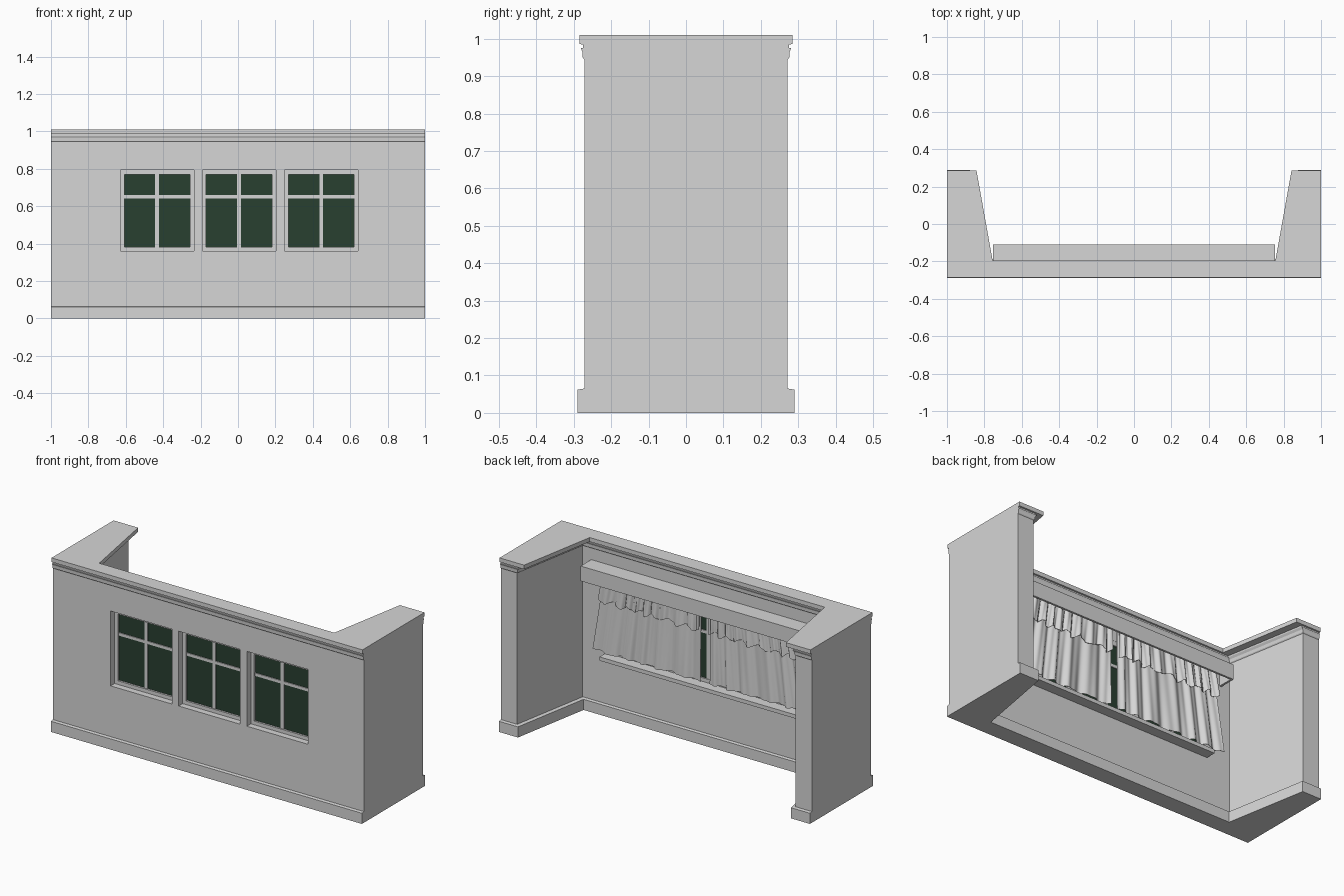
import bpy
import bmesh
import math
from mathutils import Matrix

cube = bpy.data.objects.get("Cube")
if cube:
    bpy.data.objects.remove(cube, do_unlink=True)


def material(name, color):
    m = bpy.data.materials.new(name)
    m.use_nodes = True
    m.diffuse_color = color
    m.node_tree.nodes["Principled BSDF"].inputs["Base Color"].default_value = color
    return m


GREY = material("plain grey", (0.67, 0.67, 0.67, 1))
GREEN = material("dark green glass", (0.022, 0.05, 0.03, 1))


def finish(name, bm, mat):
    bmesh.ops.recalc_face_normals(bm, faces=bm.faces)
    mesh = bpy.data.meshes.new(name)
    bm.to_mesh(mesh)
    bm.free()
    mesh.materials.append(mat)
    obj = bpy.data.objects.new(name, mesh)
    bpy.context.collection.objects.link(obj)
    return obj


def apply_modifier(obj, modifier):
    bpy.ops.object.select_all(action="DESELECT")
    bpy.context.view_layer.objects.active = obj
    obj.select_set(True)
    bpy.ops.object.modifier_apply(modifier=modifier.name)


def boxes(name, spans, mat):
    """Each span is (x0, x1, y0, y1, z0, z1)."""
    bm = bmesh.new()
    for x0, x1, y0, y1, z0, z1 in spans:
        size = Matrix.Diagonal((x1 - x0, y1 - y0, z1 - z0, 1))
        centre = Matrix.Translation(((x0 + x1) / 2, (y0 + y1) / 2, (z0 + z1) / 2))
        bmesh.ops.create_cube(bm, size=1, matrix=centre @ size)
    return finish(name, bm, mat)


# U-shaped wall: the plan is lofted through the skirting and cornice profile.
# Each level has a height, an offset and an extra offset on the inner sides.
def plan(o, extra):
    i = o + extra
    half = [(1, -0.272 - o), (1, 0.272 + o), (0.896 - i, 0.272 + o), (0.81 - i, -0.208 + o)]
    return half + [(-x, y) for x, y in reversed(half)]


PROFILE = [(0, 0.018, 0), (0.062, 0.018, 0), (0.065, 0, 0), (0.945, 0, 0),
           (0.95, 0.004, 0), (0.965, 0.005, 0.002), (0.975, 0.009, 0.006),
           (0.976, 0.004, 0.008), (0.985, 0.004, 0.01), (0.986, 0.013, 0.041),
           (1.01, 0.013, 0.041)]
bm = bmesh.new()
rings = [[bm.verts.new((x, y, z)) for x, y in plan(o, extra)] for z, o, extra in PROFILE]
for low, high in zip(rings, rings[1:]):
    for i in range(len(low)):
        j = (i + 1) % len(low)
        bm.faces.new((low[i], low[j], high[j], high[i]))
for ring in (rings[0], rings[-1]):
    bm.faces.new(ring)
wall = finish("wall", bm, GREY)

# Window openings
CENTRES = (-0.432, 0.006, 0.445)
HALF, BOTTOM, TOP, BAR = 0.197, 0.36, 0.795, 0.021
cutter = boxes("opening_cutter",
               [(c - HALF, c + HALF, -0.4, -0.1, BOTTOM, TOP) for c in CENTRES], GREY)
cutter.hide_render = True
cut = wall.modifiers.new("openings", "BOOLEAN")
cut.operation = "DIFFERENCE"
cut.solver = "EXACT"
cut.object = cutter
apply_modifier(wall, cut)
bpy.data.objects.remove(cutter, do_unlink=True)

# Window frames, glazing bars and glass
for side, c in zip(("right", "middle", "left"), CENTRES):
    a, b = c - HALF, c + HALF
    head = TOP - 0.026
    frame = [(a, a + BAR, BOTTOM, TOP), (b - BAR, b, BOTTOM, TOP),
             (a + BAR, b - BAR, BOTTOM, BOTTOM + BAR), (a + BAR, b - BAR, head, TOP)]
    bars = [(c - BAR / 2, c + BAR / 2, BOTTOM + BAR, head),
            (a + BAR, b - BAR, 0.642, 0.659)]
    spans = [(x0, x1, -0.235, -0.209, z0, z1) for x0, x1, z0, z1 in frame]
    spans += [(x0, x1, -0.229, -0.212, z0, z1) for x0, x1, z0, z1 in bars]
    boxes(side + "_window_frame", spans, GREY)
    boxes(side + "_window_glass",
          [(a + BAR, b - BAR, -0.224, -0.217, BOTTOM + BAR, head)], GREEN)

# Inner window sill and curtain box
boxes("window_sill", [(-0.66, 0.66, -0.21, -0.148, 0.338, 0.36)], GREY)
boxes("curtain_box", [(-0.755, 0.755, -0.208, -0.11, 0.865, 0.877),
                      (-0.755, 0.755, -0.122, -0.11, 0.79, 0.865),
                      (-0.755, -0.743, -0.208, -0.122, 0.79, 0.865),
                      (0.743, 0.755, -0.208, -0.122, 0.79, 0.865)], GREY)


# Gathered cloth: uneven folds that flare towards the hem
def cloth(name, side, y, z_top, z_hem, depth, folds, flare, ragged):
    bm = bmesh.new()
    cols, rows = 150, 10
    grid = []
    for r in range(rows + 1):
        t = r / rows
        row = []
        for k in range(cols + 1):
            s = k / cols
            phase = 2 * math.pi * folds * (s + 0.03 * math.sin(9 * s + side))
            wave = math.sin(phase + 0.5 * t) + 0.35 * math.sin(2.3 * phase + side - t)
            x = side * (0.025 + s * (0.63 + flare * t)) - 0.008
            hem = z_hem + ragged * math.sin(phase * 0.7 + side)
            row.append(bm.verts.new((x, y + depth * (0.6 + 0.4 * t) * wave,
                                     z_top + (hem - z_top) * t)))
        grid.append(row)
    for upper, lower in zip(grid, grid[1:]):
        for k in range(cols):
            bm.faces.new((upper[k], upper[k + 1], lower[k + 1], lower[k]))
    obj = finish(name, bm, GREY)
    thick = obj.modifiers.new("thickness", "SOLIDIFY")
    thick.thickness = 0.002
    apply_modifier(obj, thick)
    bpy.ops.object.shade_smooth_by_angle(angle=math.radians(60))


for label, side in (("left", 1), ("right", -1)):
    cloth(label + "_curtain", side, -0.172, 0.85, 0.38, 0.01, 6, 0.075, 0.002)
    cloth(label + "_curtain_frill", side, -0.152, 0.85, 0.685, 0.009, 10, 0.03, 0.012)
